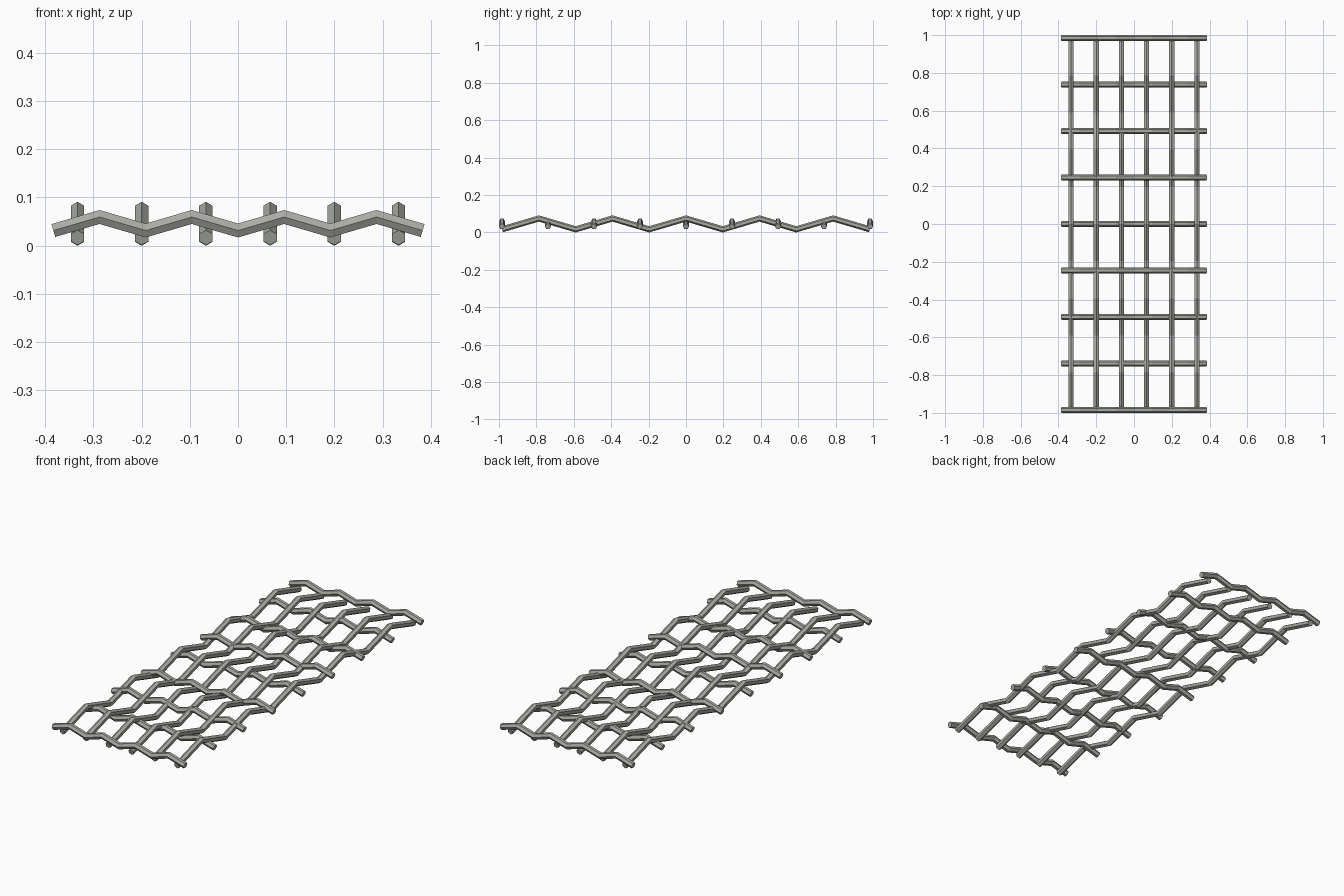
import bpy, bmesh, math
from mathutils import Vector

if "Cube" in bpy.data.objects:
    bpy.data.objects.remove(bpy.data.objects["Cube"])

R = 0.016          # wire radius (six-sided wire)
SIDES = 6

steel = bpy.data.materials.new("dull steel")
steel.diffuse_color = (0.40, 0.41, 0.37, 1)
steel.use_nodes = True
steel.node_tree.nodes["Principled BSDF"].inputs["Base Color"].default_value = steel.diffuse_color


def crimped_wire(name, half_len, segments, z_low, z_high, along, pos):
    """Zigzag hexagonal wire with mitred bends; 'along' is 'x' or 'y'."""
    step = 2 * half_len / segments
    rise = z_high - z_low
    slope = math.atan2(rise, step)
    bm = bmesh.new()
    rings = []
    for i in range(segments + 1):
        t = -half_len + i * step
        z = z_high if i % 2 else z_low
        # bends are cut vertically (mitre), ends are cut square to the wire
        end = i in (0, segments)
        shear = 0.0
        if end:
            shear = -math.sin(slope) if i == 0 else math.sin(slope)
        stretch = math.cos(slope) if end else 1 / math.cos(slope)
        ring = []
        for k in range(SIDES):
            a = 2 * math.pi * k / SIDES
            # a corner points sideways on cross wires, upward on long wires
            side, up = (math.cos(a), math.sin(a)) if along == 'x' else (math.sin(a), math.cos(a))
            l, s, h = t + shear * up * R, pos + side * R, z + stretch * up * R
            ring.append(bm.verts.new((l, s, h) if along == 'x' else (s, l, h)))
        rings.append(ring)
    for a, b in zip(rings, rings[1:]):
        for k in range(SIDES):
            n = (k + 1) % SIDES
            bm.faces.new((a[k], a[n], b[n], b[k]))
    bm.faces.new(rings[0])
    bm.faces.new(rings[-1])
    bmesh.ops.recalc_face_normals(bm, faces=bm.faces)
    me = bpy.data.meshes.new(name)
    bm.to_mesh(me)
    bm.free()
    me.materials.append(steel)
    bpy.context.collection.objects.link(bpy.data.objects.new(name, me))


# long wires running front to back
for i in range(6):
    crimped_wire(f"long_wire_{i + 1}", 0.983, 10, 0.0166, 0.0745, 'y', (i - 2.5) * 0.1332)

# cross wires running left to right
for i in range(9):
    crimped_wire(f"cross_wire_{i + 1}", 0.383, 8, 0.0315, 0.0595, 'x', (i - 4) * 0.246)
